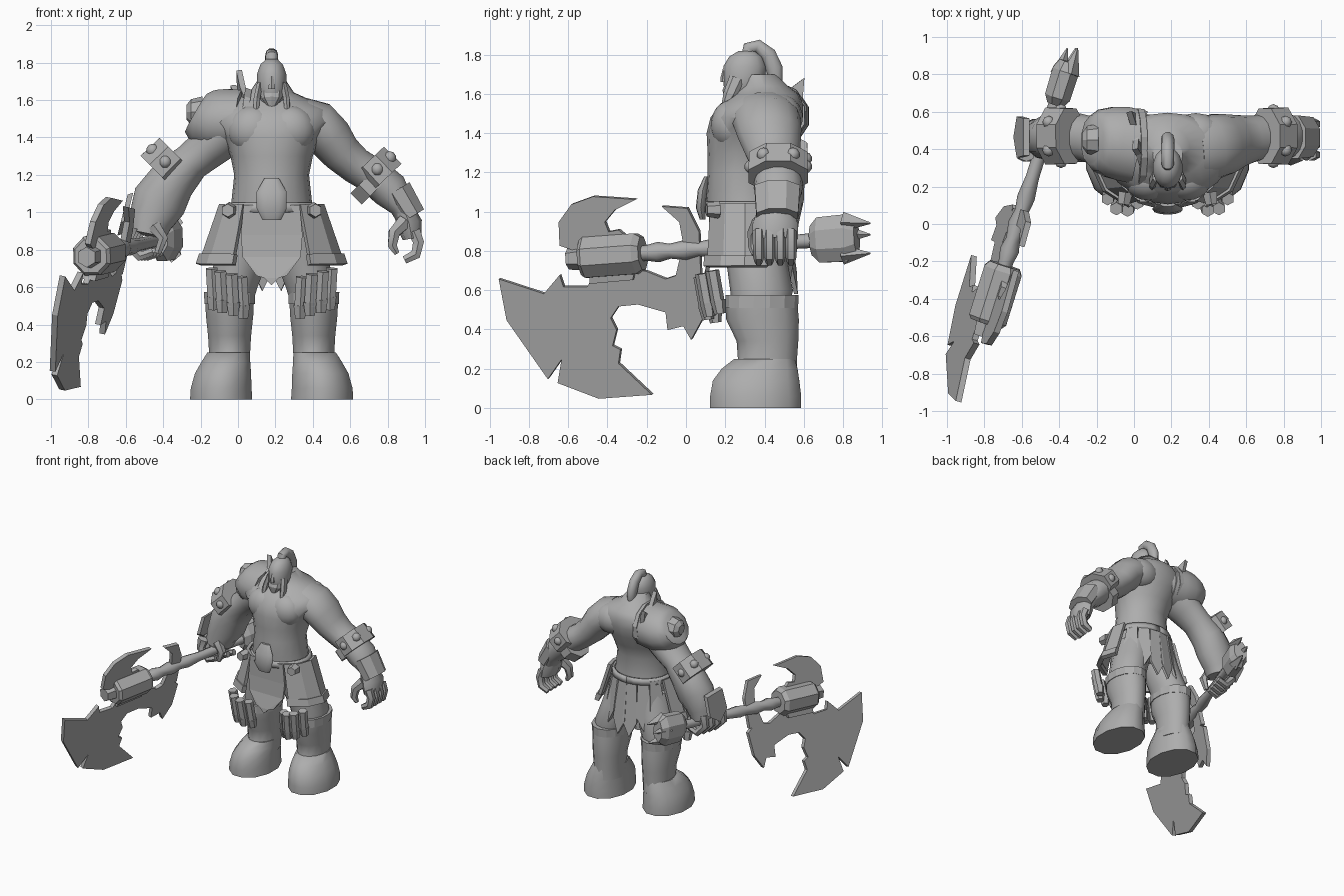
import bpy, bmesh, math
from mathutils import Vector, Matrix

grey = bpy.data.materials.new("plain_grey")
grey.diffuse_color = (0.42, 0.42, 0.42, 1)
CX = 0.18  # centre line of the body


def finish(name, bm, smooth=False):
    bmesh.ops.recalc_face_normals(bm, faces=bm.faces)
    me = bpy.data.meshes.new(name)
    bm.to_mesh(me)
    bm.free()
    me.materials.append(grey)
    ob = bpy.data.objects.new(name, me)
    bpy.context.collection.objects.link(ob)
    if smooth:
        bpy.ops.object.select_all(action='DESELECT')
        bpy.context.view_layer.objects.active = ob
        ob.select_set(True)
        bpy.ops.object.shade_smooth_by_angle(angle=math.radians(50))
    return ob


def tube(name, rings, n=12, smooth=True, ref=(0, 1, 0), turn=0.0, flat=False):
    """Loft of ellipses (x, y, z, radius along ref, radius across)."""
    bm, loops = bmesh.new(), []
    pts = [Vector(r[:3]) for r in rings]
    for i, r in enumerate(rings):
        t = pts[min(i + 1, len(pts) - 1)] - pts[max(i - 1, 0)]
        t = Vector((0, 0, 1)) if flat else t.normalized()
        u = Vector(ref)
        u = (u - t * u.dot(t)).normalized()
        v = t.cross(u)
        loops.append([bm.verts.new(pts[i] + u * r[3] * math.cos(a) + v * r[4] * math.sin(a))
                      for a in (math.tau * k / n + turn for k in range(n))])
    for a, b in zip(loops, loops[1:]):
        for k in range(n):
            bm.faces.new((a[k], a[(k + 1) % n], b[(k + 1) % n], b[k]))
    bm.faces.new(loops[0])
    bm.faces.new(loops[-1])
    return finish(name, bm, smooth)


def plate(name, outline, place, depth):
    """Flat outline mapped into space and given a thickness vector."""
    bm = bmesh.new()
    d = Vector(depth)
    f = bm.faces.new([bm.verts.new(Vector(place(*p)) - d / 2) for p in outline])
    ext = bmesh.ops.extrude_face_region(bm, geom=[f], use_keep_orig=True)
    bmesh.ops.translate(bm, vec=d, verts=[g for g in ext['geom'] if isinstance(g, bmesh.types.BMVert)])
    bmesh.ops.triangulate(bm, faces=[g for g in bm.faces if len(g.verts) > 4])
    return finish(name, bm)


def ball(name, c, r, seg=8):
    bm = bmesh.new()
    m = Matrix.Translation(c) @ Matrix.Diagonal((*r, 1))
    bmesh.ops.create_uvsphere(bm, u_segments=seg, v_segments=seg // 2 + 1, radius=1, matrix=m)
    return finish(name, bm, True)


def spike(name, a, b, r, n=6):
    return tube(name, [(*a, r, r), (*b, 0.004, 0.004)], n, False, (0.3, 1, 0.2))


def shell(name, a0, a1, rings, thick=0.025, steps=3, smooth=False):
    """Curved panel round the hips; angles in degrees, 0 is the front."""
    bm, rows = bmesh.new(), []
    for z, rx, ry in rings:
        rows.append([bm.verts.new((CX + rx * math.sin(a), 0.31 - ry * math.cos(a), z))
                     for a in (math.radians(a0 + (a1 - a0) * k / steps) for k in range(steps + 1))])
    for p, q in zip(rows, rows[1:]):
        for k in range(steps):
            bm.faces.new((p[k], p[k + 1], q[k + 1], q[k]))
    ob = finish(name, bm, smooth)
    mod = ob.modifiers.new("thickness", 'SOLIDIFY')
    mod.thickness, mod.offset = thick, 0
    return ob


# torso and neck: (z, centre y, half depth, half width)
torso = [(0.78, .32, .14, .17), (0.95, .31, .19, .225), (1.06, .30, .2, .215), (1.2, .30, .19, .2),
         (1.3, .32, .21, .22), (1.4, .34, .235, .26), (1.48, .36, .235, .33), (1.55, .385, .21, .31),
         (1.6, .41, .165, .21), (1.64, .40, .12, .12), (1.7, .37, .09, .08)]
tube("torso", [(CX, y, z, d, w) for z, y, d, w in torso], 20, flat=True)
for s in (-1, 1):
    ball("pectoral", (CX + s * .1, .235, 1.44), (.135, .11, .13), 20)
    ball("shoulder_blade", (CX + s * .15, .48, 1.48), (.15, .115, .12), 16)

# head, beard and hair
tube("head", [(CX, .27, 1.57, .05, .045), (CX, .285, 1.61, .09, .07), (CX, .295, 1.67, .105, .08),
              (CX, .3, 1.74, .11, .08), (CX, .305, 1.79, .085, .062), (CX, .31, 1.82, .04, .03)], 14, flat=True)
tube("nose", [(CX, .195, 1.66, .02, .022), (CX, .195, 1.68, .02, .018), (CX, .2, 1.73, .012, .01)],
     6, False, flat=True)
tube("beard", [(CX, .235, 1.65, .035, .06), (CX, .22, 1.61, .035, .055), (CX, .21, 1.55, .008, .01)], 8, False)
for s in (-1, 1):
    tube("braid", [(CX + s * .065, .26, 1.68, .04, .018), (CX + s * .08, .225, 1.6, .035, .02),
                   (CX + s * .085, .18, 1.5, .008, .012)], 6, False)
tube("ponytail", [(CX, .315, 1.79, .03, .035), (CX, .32, 1.835, .034, .035), (CX, .365, 1.845, .034, .035),
                  (CX, .42, 1.8, .036, .042), (CX, .45, 1.73, .037, .045), (CX, .46, 1.66, .028, .034),
                  (CX, .455, 1.6, .008, .01)], 10, ref=(1, 0, 0))

# left arm
tube("left_arm", [(.33, .4, 1.5, .17, .12), (.42, .41, 1.465, .175, .135), (.49, .425, 1.4, .165, .125),
                  (.55, .44, 1.32, .145, .11), (.63, .455, 1.25, .125, .1), (.73, .47, 1.19, .12, .1),
                  (.81, .47, 1.12, .125, .105), (.88, .47, 1.03, .1, .07), (.91, .46, .95, .09, .055)], 14)
tube("left_bracer", [(.7, .47, 1.275, .16, .12), (.79, .47, 1.18, .165, .125)], 8, False, turn=.39)
tube("left_elbow_band", [(.68, .47, 1.18, .125, .12), (.74, .47, 1.12, .13, .12)], 8, False, turn=.39)
tube("left_wrist_band", [(.85, .465, 1.12, .125, .085), (.935, .465, .98, .115, .075)], 8, False, turn=.39)
tube("left_palm", [(.89, .455, 1.01, .09, .055), (.915, .455, .94, .115, .07), (.93, .455, .86, .115, .05)], 8)
for k in range(4):
    y = .37 + .055 * k
    tube("left_finger", [(.94, y, .9, .031, .04), (.965, y, .84, .03, .034), (.95, y, .775, .029, .032),
                         (.89, y, .745, .022, .024)], 6)
tube("left_thumb", [(.89, .38, .95, .045, .045), (.835, .35, .89, .038, .035), (.825, .345, .82, .028, .028),
                    (.85, .35, .78, .016, .016)], 6)

# right arm gripping the weapon
tube("right_arm", [(.02, .4, 1.48, .16, .13), (-.08, .42, 1.42, .16, .135), (-.15, .44, 1.35, .145, .115),
                   (-.25, .455, 1.27, .125, .105), (-.35, .47, 1.17, .135, .13), (-.42, .47, 1.06, .13, .15),
                   (-.47, .46, .95, .115, .12), (-.485, .455, .88, .11, .1)], 14)
tube("right_bracer", [(-.34, .47, 1.32, .16, .12), (-.44, .47, 1.22, .165, .125)], 8, False, turn=.39)
plate("right_wrist_guard", [(-.1, 1.1), (.1, 1.1), (.11, .95), (0, .88), (-.11, .95)],
      lambda u, z: (-.575 + (z - 1.1) * .25, .465 + u, z), (.03, 0, .01))
for k in range(4):
    y = .365 + .055 * k
    x = -.49 + (y - .45) * .295
    tube("right_finger", [(x - .06, y, .92, .031, .045), (x - .08, y, .84, .03, .035),
                          (x - .01, y, .765, .03, .03), (x + .06, y, .79, .025, .025)], 6)
tube("right_thumb", [(-.45, .37, .93, .04, .04), (-.4, .36, .86, .035, .03), (-.43, .36, .78, .02, .02)], 6)

# studs on the bracers
for c, d in (((.745, .47, 1.23), (.73, .68)), ((-.39, .47, 1.27), (-.73, .68))):
    for a in (-33, 33, 90, -90):
        a = math.radians(a)
        r = .108 * math.cos(a)
        ball("bracer_stud", (c[0] + d[0] * r, c[1] + .138 * math.sin(a), c[2] + d[1] * r), (.035, .035, .035))

# shoulder armour
tube("pauldron", [(.03, .41, 1.49, .205, .17), (-.06, .43, 1.49, .205, .175), (-.13, .44, 1.49, .195, .172),
                  (-.19, .448, 1.51, .17, .155), (-.225, .45, 1.53, .135, .12)], 12, True, turn=.26)
tube("pauldron_boss", [(-.19, .45, 1.535, .085, .085), (-.25, .45, 1.535, .075, .07),
                       (-.275, .45, 1.535, .04, .04)], 8, False)
tube("pauldron_rim", [(.05, .41, 1.49, .212, .172), (.015, .41, 1.495, .215, .18)], 12, False, turn=.26)
plate("neck_guard", [(.3, 1.52), (.32, 1.63), (.37, 1.67), (.4, 1.76), (.45, 1.66), (.52, 1.62), (.6, 1.68),
                     (.59, 1.56), (.585, 1.42), (.55, 1.4)],
      lambda y, z: (.045 - (y - .33) * .22 - (z - 1.6) * .15, y, z), (.03, .007, .004))

# belt and skirt
shell("belt", -180, 180, [(1.05, .225, .205), (1.0, .24, .212)], .015, 24, True)
tube("belt_plate", [(CX, .085, .96, .015, .05), (CX, .075, 1.02, .025, .08), (CX, .085, 1.11, .025, .08),
                    (CX, .105, 1.18, .012, .04)], 12, flat=True)
plate("front_cloth", [(-.15, 1.04), (.15, 1.04), (.165, .88), (.155, .76), (.08, .66), (.04, .65), (0, .61),
                      (-.04, .65), (-.08, .66), (-.155, .76), (-.165, .88)],
      lambda x, z: (CX + x, .105 + (z - 1.04) * .03 + x * x, z), (0, .02, 0))
for s in (-1, 1):
    shell("hip_panel", s * 33, s * 115, [(1.04, .27, .21), (.75, .37, .23)], .025)
    shell("hip_panel_rim", s * 31, s * 116, [(.775, .372, .235), (.72, .39, .242)], .035)
    tube("hip_stud", [(CX + s * .225, .17, 1.01, .045, .045), (CX + s * .235, .105, 1.01, .035, .035)],
         6, False, (0, 0, 1))
    tube("thigh", [(CX + s * .12, .33, .92, .16, .13), (CX + s * .16, .36, .75, .155, .145),
                   (CX + s * .21, .385, .6, .16, .138), (CX + s * .225, .38, .48, .14, .115)], 14, flat=True)
    # boots: shin, cuff, foot and ankle strap
    X = CX + s * .225
    tube("shin", [(X, .395, .15, .17, .115), (X, .415, .24, .15, .112), (X, .415, .34, .157, .118),
                  (X, .39, .45, .185, .13), (X, .385, .54, .182, .134)], 14, flat=True)
    tube("boot_cuff", [(X, .385, .51, .186, .138), (X, .388, .575, .186, .14)], 14, False, flat=True)
    F = CX + s * .27
    tube("foot", [(F, .355, 0, .24, .172), (F, .355, .06, .24, .168), (F - s * .01, .357, .14, .228, .155),
                  (F - s * .025, .375, .2, .2, .135), (F - s * .04, .4, .25, .16, .118)], 12, flat=True, turn=.26)
    # fat rods hanging over the knee, fanned round its outer front
    for k in range(4):
        a = math.radians(-44 + 33 * k) * s
        x, y = X + .105 * math.sin(a), .25 - .15 * math.cos(a)
        dx, dy, lift = .01 * s, -.03, .015 * (k - 1)
        tube("knee_rod", [(x + dx, y + dy, .67 + lift, .035, .036), (x, y, .5 + lift, .035, .036)], 6, False)
        tube("rod_tip", [(x, y, .52 + lift, .041, .041), (x, y + .01, .45 + lift, .03, .03)], 6, False)
    # pointed cloth strips at the back
    for a, low in ((126, .68), (149, .63), (171, .58)):
        r = math.radians(a) * s
        sn, cs = math.sin(r), -math.cos(r)
        plate("back_strip", [(-.04, 1.03), (.04, 1.03), (.06, low + .12), (0, low), (-.06, low + .12)],
              lambda u, z: (CX + sn * (.235 + (1.03 - z) * .2) + u * cs, .31 + cs * (.195 + (1.03 - z) * .13) - u * sn, z),
              (sn * .02, cs * .02, 0))


# great axe: everything follows one slanted plane
def axe(y, z):
    return (-.49 + (y - .45) * .295 + (z - .8) * .25, y, z)


def axe_tube(name, spec, n, smooth=False, turn=0.0, thin=1.0):
    return tube(name, [(*axe(y, .805 + y * .075), r, r * thin) for y, r in spec], n, smooth, (0, 0, 1), turn)


axe_tube("axe_shaft", [(-.55, .04), (-.2, .04), (-.14, .052), (-.08, .038), (0, .052), (.07, .038), (.14, .048),
                       (.25, .036), (.5, .035), (.75, .04)], 8, True)
axe_tube("axe_barrel", [(-.53, .095), (-.51, .112), (-.25, .112), (-.22, .09)], 8, turn=.39)
axe_tube("axe_cap", [(-.6, .055), (-.52, .065)], 6)
axe_tube("pommel", [(.64, .08), (.68, .125), (.82, .13), (.87, .09)], 8, turn=.39, thin=.6)
p, q = Vector(axe(.8, .865)), Vector(axe(.94, .865))
for x, z in ((.03, .085), (-.03, .02), (.02, -.085)):
    o = Vector((x, 0, z))
    spike("pommel_spike", p + o, q + o * .9, .05, 4)
blade = [(-.95, .66), (-.72, .585), (-.64, .68), (-.62, .62), (-.5, .62), (-.44, .72), (-.2, .7), (-.1, .66),
         (.02, .7), (.1, .64), (.09, .46), (.03, .35), (-.01, .42), (-.09, .4), (-.1, .49), (-.24, .53),
         (-.34, .52), (-.38, .46), (-.35, .4), (-.37, .32), (-.33, .3), (-.34, .23), (-.17, .07), (-.44, .05),
         (-.65, .13), (-.63, .25), (-.7, .15), (-.91, .45)]
thick = (.03, -.009, -.006)
plate("great_blade", blade, axe, thick)
plate("upper_blade", [(-.64, .83), (-.645, .95), (-.58, 1.04), (-.47, 1.08), (-.25, 1.065), (-.36, 1.01),
                      (-.41, .95), (-.39, .9), (-.34, .91), (-.28, .86), (-.3, .8), (-.55, .8)], axe, thick)
plate("rear_fang", [(-.12, 1.03), (.01, 1.02), (.07, .9), (.08, .67), (-.05, .67), (-.01, .84), (-.03, .95)],
      axe, thick)
plate("blade_mount", [(-.48, .64), (-.26, .66), (-.24, .76), (-.48, .76)], axe, (.08, -.024, -.016))
